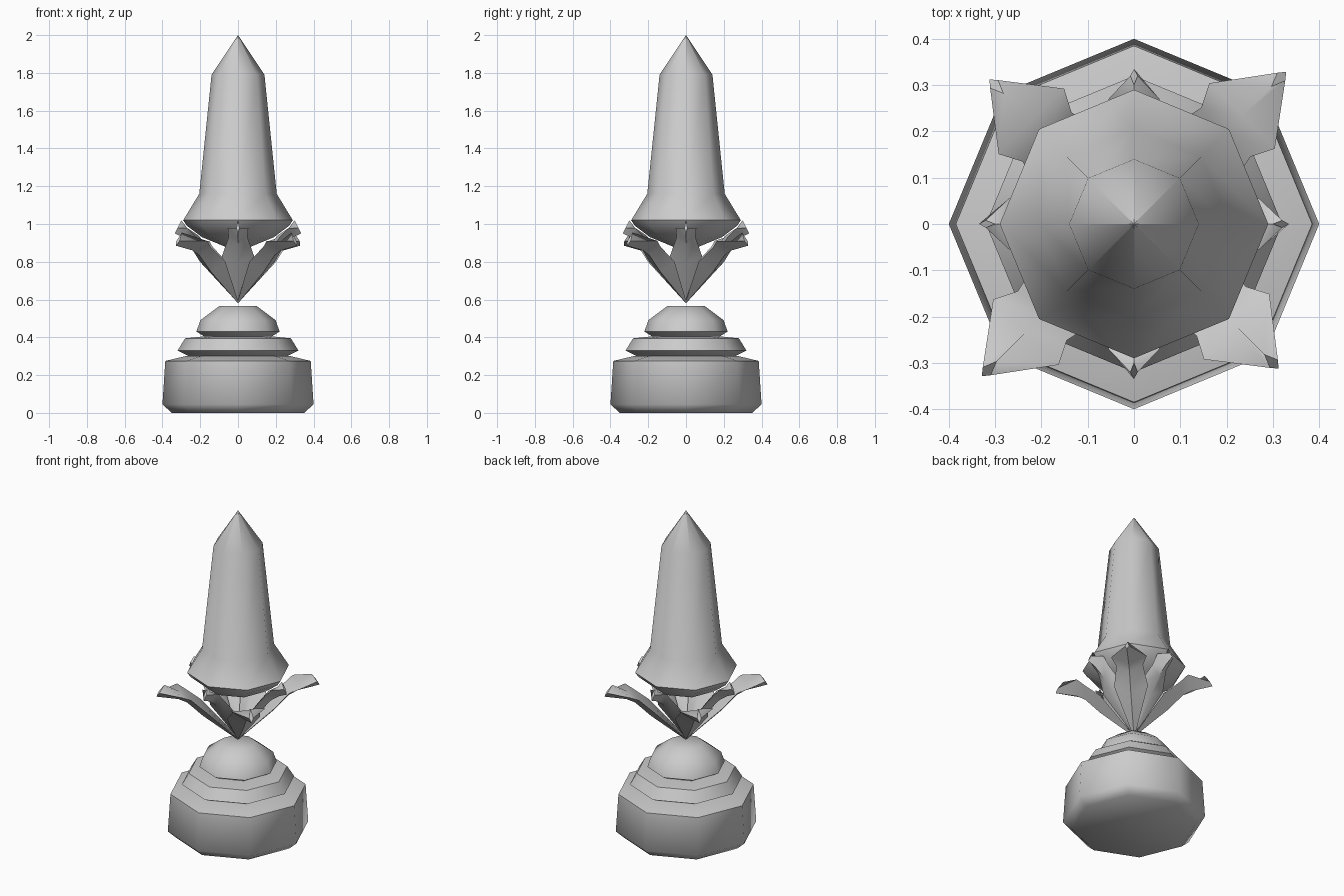
import bpy, bmesh, math
from mathutils import Matrix

if "Cube" in bpy.data.objects:
    bpy.data.objects.remove(bpy.data.objects["Cube"])

stone = bpy.data.materials.new("plain_grey")
stone.use_nodes = True
stone.diffuse_color = (0.6, 0.6, 0.6, 1)
stone.node_tree.nodes["Principled BSDF"].inputs["Base Color"].default_value = (0.6, 0.6, 0.6, 1)


def finish(name, bm, angle):
    bmesh.ops.remove_doubles(bm, verts=bm.verts, dist=0.0005)
    bmesh.ops.recalc_face_normals(bm, faces=bm.faces)
    mesh = bpy.data.meshes.new(name)
    bm.to_mesh(mesh)
    bm.free()
    mesh.materials.append(stone)
    obj = bpy.data.objects.new(name, mesh)
    bpy.context.collection.objects.link(obj)
    bpy.ops.object.select_all(action="DESELECT")
    obj.select_set(True)
    bpy.context.view_layer.objects.active = obj
    bpy.ops.object.shade_smooth_by_angle(angle=math.radians(angle))


def loft(bm, rings):
    """Skin closed rings of points and cap both ends."""
    loops = [[bm.verts.new(p) for p in ring] for ring in rings]
    n = len(loops[0])
    for a, b in zip(loops, loops[1:]):
        for i in range(n):
            j = (i + 1) % n
            bm.faces.new((a[i], a[j], b[j], b[i]))
    bm.faces.new(loops[0])
    bm.faces.new(loops[-1])


def turned(name, profile, angle=50):
    """Eight-sided turned part from (radius, height) pairs."""
    bm = bmesh.new()
    loft(bm, [[(r * math.cos(k * math.pi / 4), r * math.sin(k * math.pi / 4), z)
               for k in range(8)] for r, z in profile])
    finish(name, bm, angle)


def petal(name, stations, degrees, stretch=1.0):
    """Cupped petal; stations hold keel, rim and upper face positions."""
    bm = bmesh.new()
    loft(bm, [[(rk, 0, zk), (re, w, ze), (rt, 0, zt), (re, -w, ze)]
              for rk, zk, re, ze, w, rt, zt in stations])
    turn = Matrix.Rotation(math.radians(degrees), 4, "Z")
    bm.transform(turn @ Matrix.Diagonal((stretch, 1, 1, 1)))
    finish(name, bm, 50)


# Stepped pedestal
turned("pedestal_base", [(0.35, 0), (0.40, 0.045), (0.385, 0.275), (0.28, 0.30)])
turned("pedestal_ring", [(0.25, 0.295), (0.32, 0.33), (0.28, 0.395), (0.18, 0.405)])
turned("pedestal_cap", [(0.17, 0.40), (0.22, 0.43), (0.20, 0.49), (0.10, 0.565)])

# Tapered bud with flared skirt
turned("bud", [(0.02, 0.86), (0.19, 0.93), (0.27, 0.99), (0.29, 1.02), (0.205, 1.16),
               (0.14, 1.79), (0.0008, 2.0)])

# Long diagonal petals
long_petal = [
    (0, 0.58, 0, 0.585, 0.004, 0, 0.60),
    (0.20, 0.745, 0.19, 0.80, 0.095, 0.17, 0.78),
    (0.29, 0.835, 0.28, 0.88, 0.075, 0.27, 0.875),
    (0.34, 0.86, 0.33, 0.91, 0.10, 0.33, 0.905),
    (0.465, 0.885, 0.45, 0.91, 0.012, 0.42, 0.955),
]
for side, degrees, stretch in (("back_left", 45, 1), ("back_right", 135, 0.95),
                               ("front_right", 225, 1), ("front_left", 315, 0.95)):
    petal("long_petal_" + side, long_petal, degrees, stretch)

# Short petals tucked under the skirt
short_petal = [
    (0, 0.59, 0, 0.595, 0.004, 0, 0.61),
    (0.15, 0.79, 0.15, 0.83, 0.085, 0.14, 0.85),
    (0.22, 0.88, 0.22, 0.93, 0.05, 0.21, 0.94),
    (0.28, 0.925, 0.27, 0.98, 0.055, 0.27, 0.98),
    (0.335, 0.95, 0.32, 0.98, 0.008, 0.30, 1.02),
]
for side, degrees in (("left", 0), ("back", 90), ("right", 180), ("front", 270)):
    petal("short_petal_" + side, short_petal, degrees)
